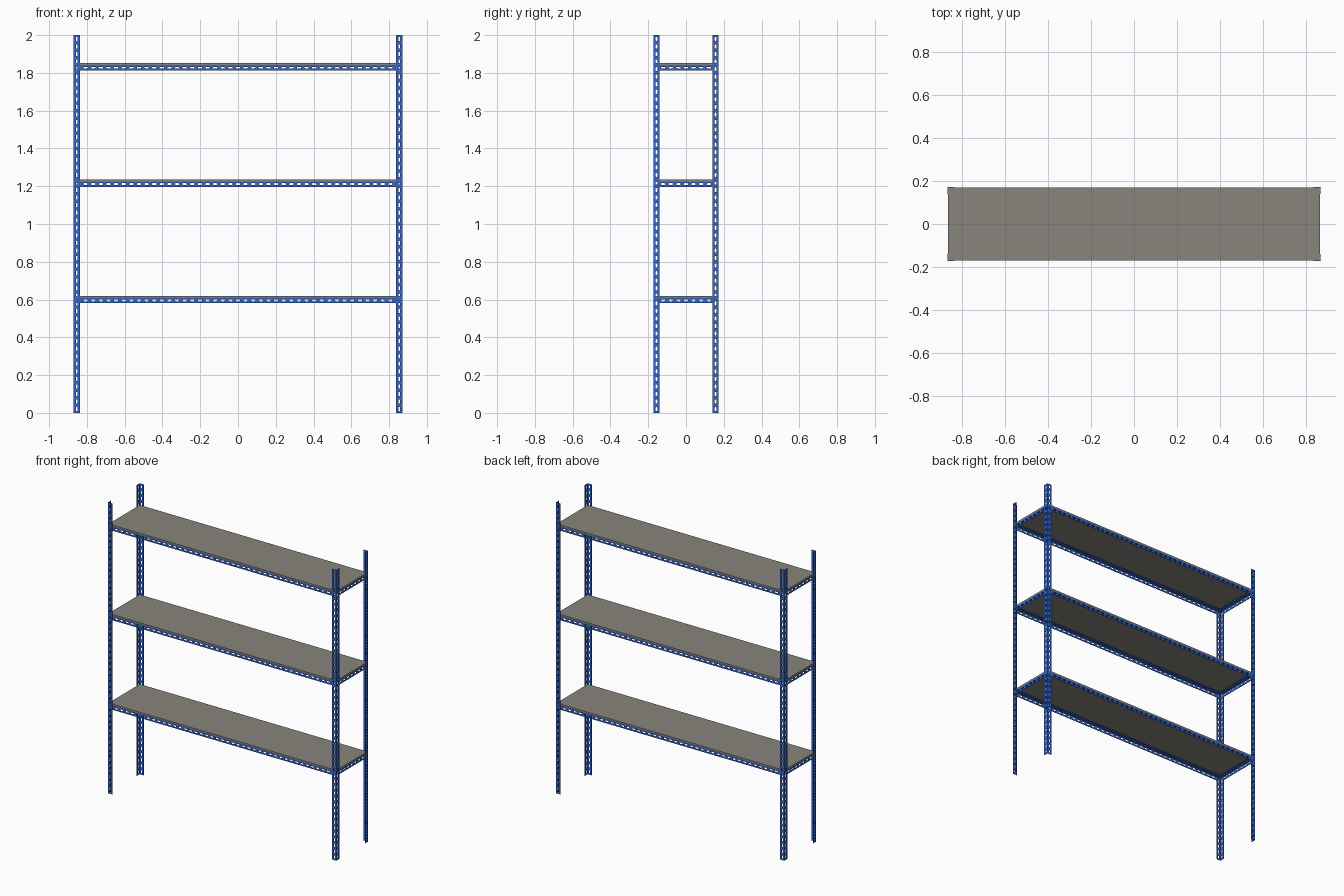
import bpy, bmesh
from mathutils import Vector

if "Cube" in bpy.data.objects:
    bpy.data.objects.remove(bpy.data.objects["Cube"])

HX, HY, H = 0.87, 0.173, 2.0      # outer half sizes and height
T = 0.003                         # steel thickness
POST_W, BEAM_W = 0.033, 0.029     # flange widths
BOARD_T = 0.010
TOPS = (0.620, 1.236, 1.852)      # board top heights


def material(name, col):
    m = bpy.data.materials.new(name)
    m.diffuse_color = (*col, 1)
    m.use_nodes = True
    m.node_tree.nodes["Principled BSDF"].inputs["Base Color"].default_value = m.diffuse_color
    return m


BLUE = material("blue_steel", (0.035, 0.13, 0.56))
GREY = material("grey_board", (0.25, 0.235, 0.20))


def add_flange(bm, start, along, across, normal, length, width):
    """Flat strip with a row of rounded slots."""
    n = round(length / 0.04)
    p, w = length / n / 2, width / 2
    r, c = 0.005, 0.0065
    d = 0.7 * r
    outer = [(-p, -w), (-c, -w), (c, -w), (p, -w), (p, 0),
             (p, w), (c, w), (-c, w), (-p, w), (-p, 0)]
    slot = [(-c - d, -d), (-c, -r), (c, -r), (c + d, -d), (c + r, 0),
            (c + d, d), (c, r), (-c, r), (-c - d, d), (-c - r, 0)]
    flip = along.cross(across).dot(normal) < 0
    for i in range(n):
        mid = start + along * (p * (2 * i + 1)) + across * w
        o = [bm.verts.new(mid + along * a + across * b) for a, b in outer]
        s = [bm.verts.new(mid + along * a + across * b) for a, b in slot]
        for k in range(10):
            j = (k + 1) % 10
            q = [o[k], o[j], s[j], s[k]]
            bm.faces.new(q[::-1] if flip else q)


def slotted_angle(name, start, along, u, v, length, width):
    """L-section: flanges run along u and v from the outer corner line."""
    start, along, u, v = map(Vector, (start, along, u, v))
    bm = bmesh.new()
    add_flange(bm, start, along, u, -v, length, width)
    add_flange(bm, start, along, v, -u, length, width)
    bmesh.ops.remove_doubles(bm, verts=bm.verts, dist=1e-5)
    me = bpy.data.meshes.new(name)
    bm.to_mesh(me)
    bm.free()
    me.materials.append(BLUE)
    ob = bpy.data.objects.new(name, me)
    bpy.context.collection.objects.link(ob)
    mod = ob.modifiers.new("thickness", 'SOLIDIFY')
    mod.thickness = T
    mod.offset = -1
    mod.use_even_offset = True


# corner posts
for sx, side in ((-1, "left"), (1, "right")):
    for sy, face in ((-1, "front"), (1, "back")):
        slotted_angle(f"post_{face}_{side}", (sx * HX, sy * HY, 0), (0, 0, 1),
                      (-sx, 0, 0), (0, -sy, 0), H, POST_W)

bx, by = HX - T, HY - T           # beams sit just inside the posts
for i, top in enumerate(TOPS, 1):
    z = top - BOARD_T
    # long beams, front and back
    for sy, face in ((-1, "front"), (1, "back")):
        slotted_angle(f"beam_{face}_{i}", (-bx, sy * by, z), (1, 0, 0),
                      (0, 0, -1), (0, -sy, 0), 2 * bx, BEAM_W)
    # short side beams between the long ones
    for sx, side in ((-1, "left"), (1, "right")):
        slotted_angle(f"beam_{side}_{i}", (sx * bx, -by + BEAM_W, z), (0, 1, 0),
                      (0, 0, -1), (-sx, 0, 0), 2 * (by - BEAM_W), BEAM_W)
    # shelf board
    bpy.ops.mesh.primitive_cube_add(size=1, location=(0, 0, top - BOARD_T / 2))
    board = bpy.context.object
    board.name = f"shelf_board_{i}"
    for vert in board.data.vertices:
        vert.co = (vert.co.x * 2 * bx, vert.co.y * 2 * by, vert.co.z * BOARD_T)
    board.data.materials.append(GREY)
